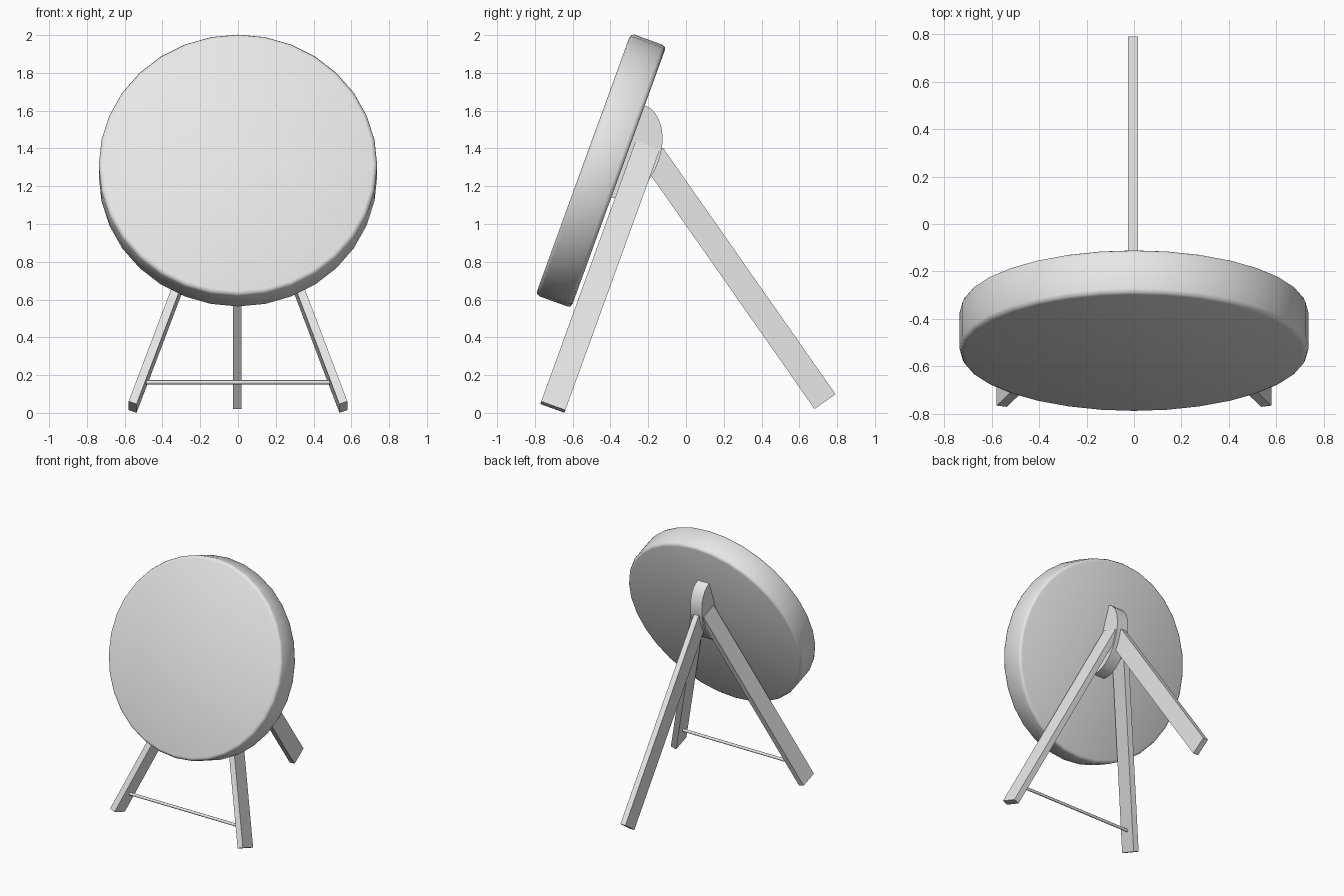
import bpy, bmesh
from math import radians, sin, cos, pi
from mathutils import Vector, Matrix

cube = bpy.data.objects.get("Cube")
if cube:
    bpy.data.objects.remove(cube, do_unlink=True)

grey = bpy.data.materials.new("light_grey")
grey.use_nodes = True
grey.diffuse_color = (0.8, 0.8, 0.8, 1)
grey.node_tree.nodes["Principled BSDF"].inputs["Base Color"].default_value = (0.8, 0.8, 0.8, 1)

TILT = radians(20)
FACE_UP = Vector((0, sin(TILT), cos(TILT)))     # up along the tilted face
FACE_BACK = Vector((0, cos(TILT), -sin(TILT)))  # out of the back of the face


def finish(name, bm):
    bmesh.ops.recalc_face_normals(bm, faces=bm.faces)
    mesh = bpy.data.meshes.new(name)
    bm.to_mesh(mesh)
    bm.free()
    mesh.materials.append(grey)
    obj = bpy.data.objects.new(name, mesh)
    bpy.context.collection.objects.link(obj)
    return obj


def frame(x_axis, y_axis, z_axis, origin):
    return Matrix.Translation(origin) @ Matrix((x_axis, y_axis, z_axis)).transposed().to_4x4()


def beam(name, foot, top, depth_axis, width, depth):
    """Square-ended box running from foot to top."""
    foot, top = Vector(foot), Vector(top)
    along = top - foot
    z_axis = along.normalized()
    y_axis = (depth_axis - z_axis * depth_axis.dot(z_axis)).normalized()
    place = frame(y_axis.cross(z_axis), y_axis, z_axis, (foot + top) / 2)
    bm = bmesh.new()
    bmesh.ops.create_cube(bm, size=1, matrix=place @ Matrix.Diagonal((width, depth, along.length, 1)))
    return finish(name, bm)


def smooth(obj):
    for poly in obj.data.polygons:
        poly.use_smooth = True


# Round tilted panel with softened rim
bm = bmesh.new()
bmesh.ops.create_cone(bm, cap_ends=True, segments=32, radius1=0.737, radius2=0.737, depth=0.2,
                      matrix=frame(Vector((-1, 0, 0)), FACE_UP, FACE_BACK, (0, -0.45, 1.283)))
panel = finish("round_panel", bm)
bevel = panel.modifiers.new("soft_rim", "BEVEL")
bevel.width = 0.022
bevel.segments = 2
bevel.limit_method = "ANGLE"
smooth(panel)

# Half-oval hub on the back of the panel
bm = bmesh.new()
centre = Vector((0, -0.307, 1.384))
profile = [centre - FACE_BACK * 0.02 + FACE_UP * 0.26, centre - FACE_BACK * 0.02 - FACE_UP * 0.26]
steps = 16
for i in range(steps + 1):
    a = pi * i / steps
    profile.append(centre - FACE_UP * 0.26 * cos(a) + FACE_BACK * 0.17 * sin(a))
half = Vector((0.05, 0, 0))
side = bm.faces.new([bm.verts.new(p - half) for p in profile])
extruded = bmesh.ops.extrude_face_region(bm, geom=[side], use_keep_orig=True)
bmesh.ops.translate(bm, vec=half * 2, verts=[v for v in extruded["geom"] if isinstance(v, bmesh.types.BMVert)])
hub = finish("hub", bm)
bpy.ops.object.select_all(action="DESELECT")
hub.select_set(True)
bpy.context.view_layer.objects.active = hub
bpy.ops.object.shade_smooth_by_angle(angle=radians(30))

# Two splayed front legs
for label, s in (("left", 1), ("right", -1)):
    beam("front_leg_" + label, (s * 0.558, -0.705, 0.031), (s * 0.035, -0.205, 1.41),
         FACE_BACK, 0.045, 0.136)

# Rear leg
beam("rear_leg", (-0.004, 0.736, 0.06), (-0.004, -0.178, 1.365), Vector((0, 1, 0)), 0.043, 0.136)

# Thin crossbar between the front legs
bm = bmesh.new()
bmesh.ops.create_cone(bm, cap_ends=True, segments=12, radius1=0.011, radius2=0.011, depth=1.0,
                      matrix=Matrix.Translation((0, -0.656, 0.162)) @ Matrix.Rotation(pi / 2, 4, "Y"))
bar = finish("crossbar", bm)
bpy.ops.object.select_all(action="DESELECT")
bar.select_set(True)
bpy.context.view_layer.objects.active = bar
bpy.ops.object.shade_smooth_by_angle(angle=radians(40))
